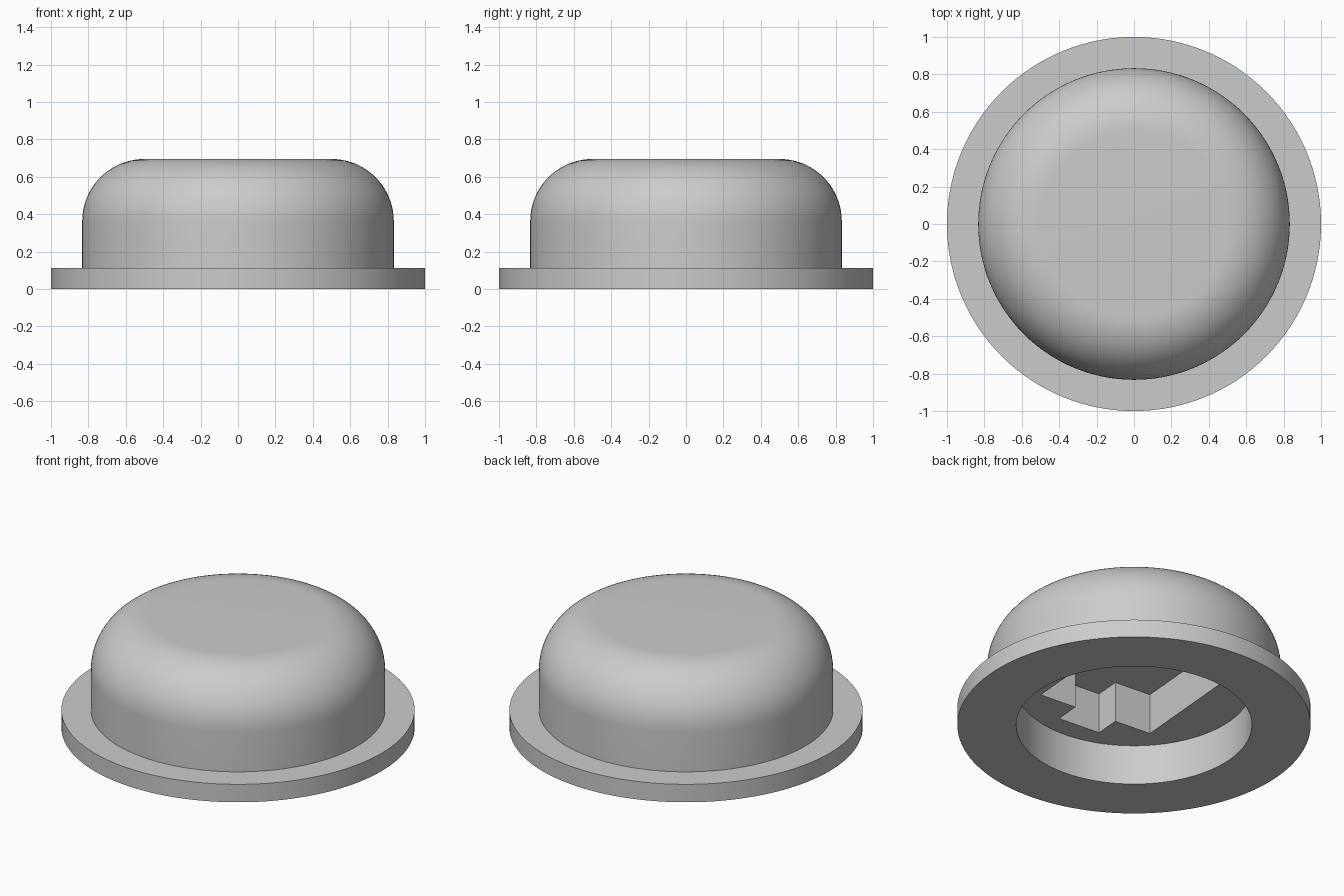
import bpy, bmesh
from math import radians, sin, cos, pi
from mathutils import Vector

if "Cube" in bpy.data.objects:
    bpy.data.objects.remove(bpy.data.objects["Cube"])

# Main sizes
RIM_R, RIM_H = 1.0, 0.112
CAP_R, CAP_H, ROUND = 0.833, 0.695, 0.333
RECESS_R, RECESS_H = 0.667, 0.25
POCKET_TOP = 0.503


def add_object(name, bm):
    bmesh.ops.recalc_face_normals(bm, faces=bm.faces[:])
    mesh = bpy.data.meshes.new(name)
    bm.to_mesh(mesh)
    bm.free()
    obj = bpy.data.objects.new(name, mesh)
    bpy.context.collection.objects.link(obj)
    return obj


def lathe(name, profile, steps=128):
    """Spin an (r, z) profile round the z axis and close both open ends."""
    bm = bmesh.new()
    verts = [bm.verts.new((r, 0, z)) for r, z in profile]
    edges = [bm.edges.new(pair) for pair in zip(verts, verts[1:])]
    bmesh.ops.spin(bm, geom=verts + edges, cent=(0, 0, 0), axis=(0, 0, 1),
                   angle=2 * pi, steps=steps)
    bmesh.ops.remove_doubles(bm, verts=bm.verts[:], dist=1e-4)
    bmesh.ops.holes_fill(bm, edges=[e for e in bm.edges if e.is_boundary], sides=0)
    return add_object(name, bm)


def prism(name, outline, z0, z1):
    """Extrude an (x, y) outline from z0 to z1."""
    bm = bmesh.new()
    face = bm.faces.new([bm.verts.new((x, y, z0)) for x, y in outline])
    top = bmesh.ops.extrude_face_region(bm, geom=[face])["geom"]
    bmesh.ops.translate(bm, vec=Vector((0, 0, z1 - z0)),
                        verts=[v for v in top if isinstance(v, bmesh.types.BMVert)])
    return add_object(name, bm)


grey = bpy.data.materials.new("plain_grey")
grey.use_nodes = True
grey.diffuse_color = (0.6, 0.6, 0.6, 1)
grey.node_tree.nodes["Principled BSDF"].inputs["Base Color"].default_value = (0.6, 0.6, 0.6, 1)

# Rounded cap with a flat rim and a round recess underneath
shoulder = [(CAP_R - ROUND + ROUND * cos(a), CAP_H - ROUND + ROUND * sin(a))
            for a in (radians(90 * i / 20) for i in range(21))]
cap = lathe("button_cap", [(RECESS_R, RECESS_H), (RECESS_R, 0), (RIM_R, 0),
                           (RIM_R, RIM_H), (CAP_R, RIM_H)] + shoulder)
cap.data.materials.append(grey)

# Square pocket with a key notch on its front side, turned slightly
S, N, D = 0.378, 0.138, 0.537
pocket = prism("pocket_cutter", [(S, S), (-S, S), (-S, -S), (-N, -S), (-N, -D),
                                 (N, -D), (N, -S), (S, -S)], RECESS_H - 0.1, POCKET_TOP)
pocket.rotation_euler.z = radians(-4.7)
pocket.hide_render = True
pocket.data.materials.append(grey)

cut = cap.modifiers.new("pocket", 'BOOLEAN')
cut.operation, cut.solver, cut.object = 'DIFFERENCE', 'EXACT', pocket
bpy.context.view_layer.update()
bpy.ops.object.select_all(action='DESELECT')
bpy.context.view_layer.objects.active = cap
cap.select_set(True)
bpy.ops.object.modifier_apply(modifier=cut.name)
bpy.data.objects.remove(pocket)
bpy.ops.object.shade_smooth_by_angle(angle=radians(30))
